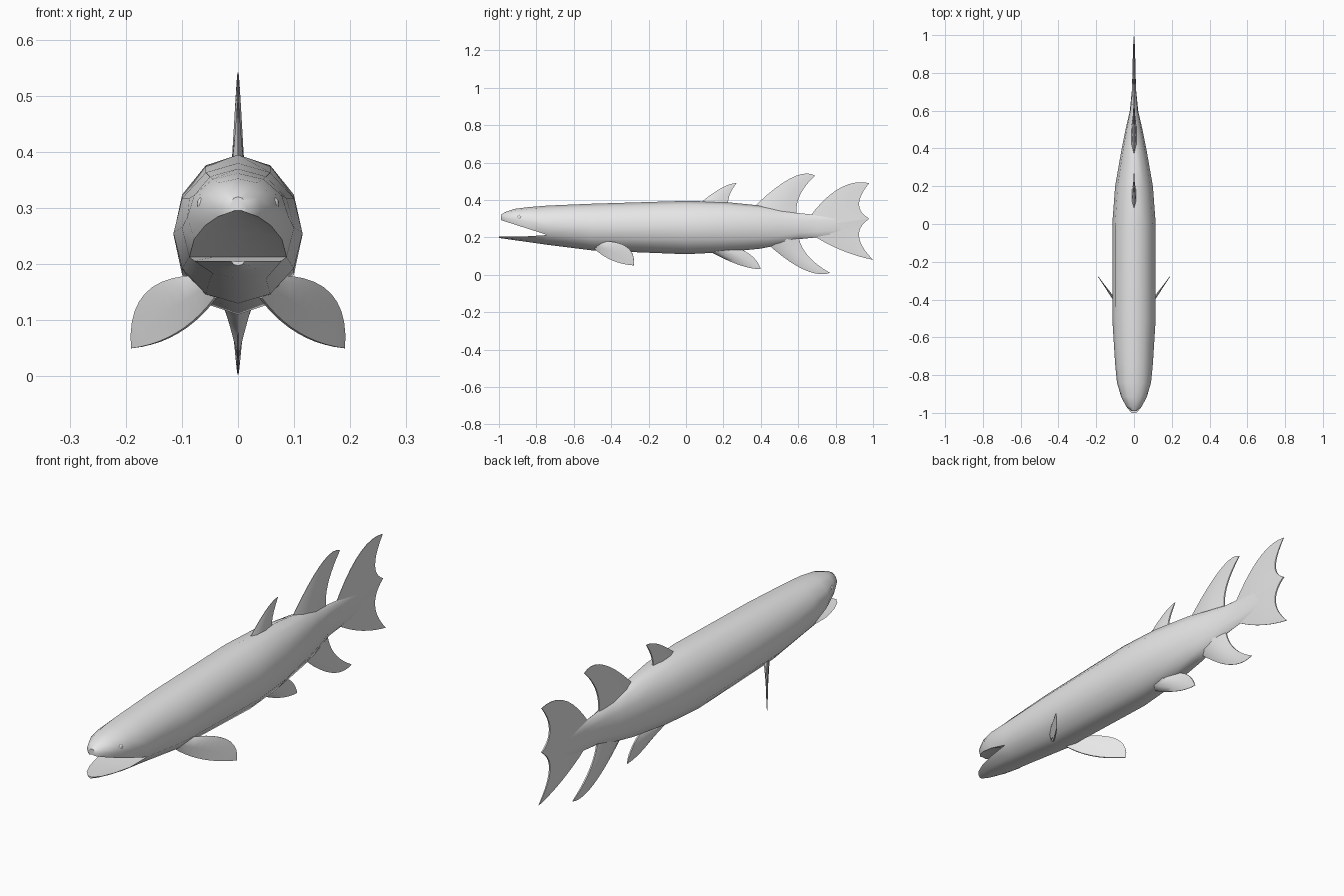
import bpy, bmesh, math
from mathutils import Vector

cube = bpy.data.objects.get("Cube")
if cube:
    bpy.data.objects.remove(cube, do_unlink=True)

GREY = (0.8, 0.8, 0.8, 1)
grey = bpy.data.materials.new("plain grey")
grey.use_nodes = True
grey.diffuse_color = GREY
grey.node_tree.nodes["Principled BSDF"].inputs["Base Color"].default_value = GREY


def finish(bm, name):
    """Turn a bmesh into a smooth-shaded object."""
    bmesh.ops.recalc_face_normals(bm, faces=bm.faces)
    mesh = bpy.data.meshes.new(name)
    for face in bm.faces:
        face.smooth = True
    bm.to_mesh(mesh)
    bm.free()
    mesh.set_sharp_from_angle(angle=math.radians(50))
    mesh.materials.append(grey)
    part = bpy.data.objects.new(name, mesh)
    bpy.context.collection.objects.link(part)
    return part


def loft(bm, rings):
    """Skin a row of vertex rings and close the far end."""
    for near, far in zip(rings, rings[1:]):
        for i in range(len(near)):
            bm.faces.new((near[i - 1], near[i], far[i], far[i - 1]))
    bm.faces.new(rings[-1])


# Body: twelve-sided rings, counted round from the right-hand mouth corner
angles = [math.radians(step * 30) for step in range(-1, 11)]
sections = [  # y, top, bottom, half width
    (-0.74, 0.37, 0.16, 0.1),
    (-0.5, 0.38, 0.13, 0.115),
    (0, 0.395, 0.11, 0.115),
    (0.2, 0.39, 0.12, 0.1),
    (0.4, 0.37, 0.14, 0.065),
    (0.5, 0.35, 0.16, 0.045),
    (0.6, 0.33, 0.19, 0.022),
    (0.7, 0.32, 0.2, 0.012),
    (0.9, 0.32, 0.22, 0.004),
]
bm = bmesh.new()
rings = []
for y, top, bottom, width in sections:
    middle_z = (top + bottom) / 2
    height = (top - bottom) / 2
    rings.append([bm.verts.new((width * math.cos(a), y, middle_z + height * math.sin(a)))
                  for a in angles])
loft(bm, rings)

# Throat line, shared by the upper head and the jaw
neck = rings[0]
corner = neck[0].co
throat = [bm.verts.new((corner.x * side / 2, corner.y, corner.z)) for side in (-1, 0, 1)]


def mouth_half(first_ring, arc, length, lip_rule, edge_rule):
    """Taper half of the head forward from the neck to a rounded snout."""
    half_rings = [first_ring]
    lip_sine, edge_sine = math.sin(arc[0]), math.sin(arc[len(arc) // 2])
    for t in (0.4, 0.7, 0.9, 1):
        y = corner.y - length * t
        width = 0.015 + 0.085 * (1 - t * t) ** 0.7
        lip, edge = lip_rule(t), edge_rule(t)
        points = []
        for a in arc:
            rise = (math.sin(a) - lip_sine) / (edge_sine - lip_sine)
            points.append((width * math.cos(a), y, lip + (edge - lip) * rise))
        # Slightly hollow inner surface
        for f in (0.25, 0.5, 0.75):
            x = points[len(arc) - 1][0] * (1 - 2 * f)
            points.append((x, y, lip + (edge - lip) * 0.1))
        half_rings.append([bm.verts.new(p) for p in points])
    loft(bm, half_rings)


mouth_half(neck[:9] + throat, angles[:9], 0.25,
           lambda t: corner.z + 0.08 * t,
           lambda t: 0.37 - 0.02 * t - 0.03 * t ** 6)
mouth_half(neck[8:] + neck[:1] + throat[::-1], angles[8:] + angles[:1], 0.26,
           lambda t: 0.206,
           lambda t: 0.16 + 0.037 * t)
finish(bm, "body")


def bend(start, control, end, t):
    """Point on a quadratic curve."""
    start, control, end = Vector(start), Vector(control), Vector(end)
    return start.lerp(control, t).lerp(control.lerp(end, t), t)


def on_centre(point):
    return Vector((0, point.x, point.y))


def fin(name, lead, tip, trail, thickness, place=on_centre, normal=Vector((1, 0, 0))):
    """Thin loft between curved leading and trailing edges that meet at a tip."""
    bm = bmesh.new()
    rings = []
    count = 10
    for step in range(count):
        t = step / count
        front = place(bend(*lead, tip, t))
        rear = place(bend(*trail, tip, t))
        swell = 0.002 + thickness * (1 - t) ** 2
        half = [(0, 0.001), (0.2, swell * 0.8), (0.6, swell), (1, min(swell, 0.003))]
        outline = [front.lerp(rear, f) + normal * h for f, h in half]
        outline += [front.lerp(rear, f) - normal * h for f, h in reversed(half)]
        rings.append([bm.verts.new(p) for p in outline])
    end = place(Vector(tip))
    rings.append([bm.verts.new(end + normal * h) for h in [0.001] * 4 + [-0.001] * 4])
    loft(bm, rings)
    bm.faces.new(rings[0])
    bmesh.ops.remove_doubles(bm, verts=rings[-1], dist=0.0005)
    return finish(bm, name)


# Centre-line fins: leading root and control, tip, trailing root and control
fin("front_dorsal_fin", [(0.06, 0.37), (0.2, 0.49)], (0.27, 0.49),
    [(0.23, 0.36), (0.21, 0.41)], 0.012)
fin("rear_dorsal_fin", [(0.34, 0.34), (0.59, 0.59)], (0.69, 0.53),
    [(0.6, 0.29), (0.56, 0.41)], 0.015)
fin("anal_fin", [(0.43, 0.17), (0.65, -0.03)], (0.77, 0.01),
    [(0.6, 0.22), (0.61, 0.1)], 0.02)
fin("pelvic_fin", [(0.1, 0.14), (0.29, 0.03)], (0.4, 0.03),
    [(0.25, 0.15), (0.37, 0.12)], 0.035)

# Tail: two lobes that share a root line
tail_root, tail_point = (0.62, 0.25), (0.98, 0.3)
fin("tail_upper_lobe", [tail_root, (0.8, 0.53)], (0.98, 0.49),
    [tail_point, (0.87, 0.36)], 0.006)
fin("tail_lower_lobe", [tail_root, (0.8, 0.12)], (1, 0.08),
    [tail_point, (0.86, 0.22)], 0.006)

# Paired fins, swept back, and eyes
for side, label in ((1, "left"), (-1, "right")):
    def swept(point):
        return Vector((side * point.x, 1.4 * point.x - 0.545, point.y))

    fin(label + "_pectoral_fin", [(0.07, 0.18), (0.2, 0.18)], (0.19, 0.05),
        [(0.04, 0.14), (0.1, 0.06)], 0.01,
        swept, Vector((side * 1.4, -1, 0)).normalized())

    bm = bmesh.new()
    bmesh.ops.create_uvsphere(bm, u_segments=12, v_segments=8, radius=0.012)
    eye = finish(bm, label + "_eye")
    eye.scale.x = 0.7
    eye.location = (side * 0.065, -0.89, 0.307)
